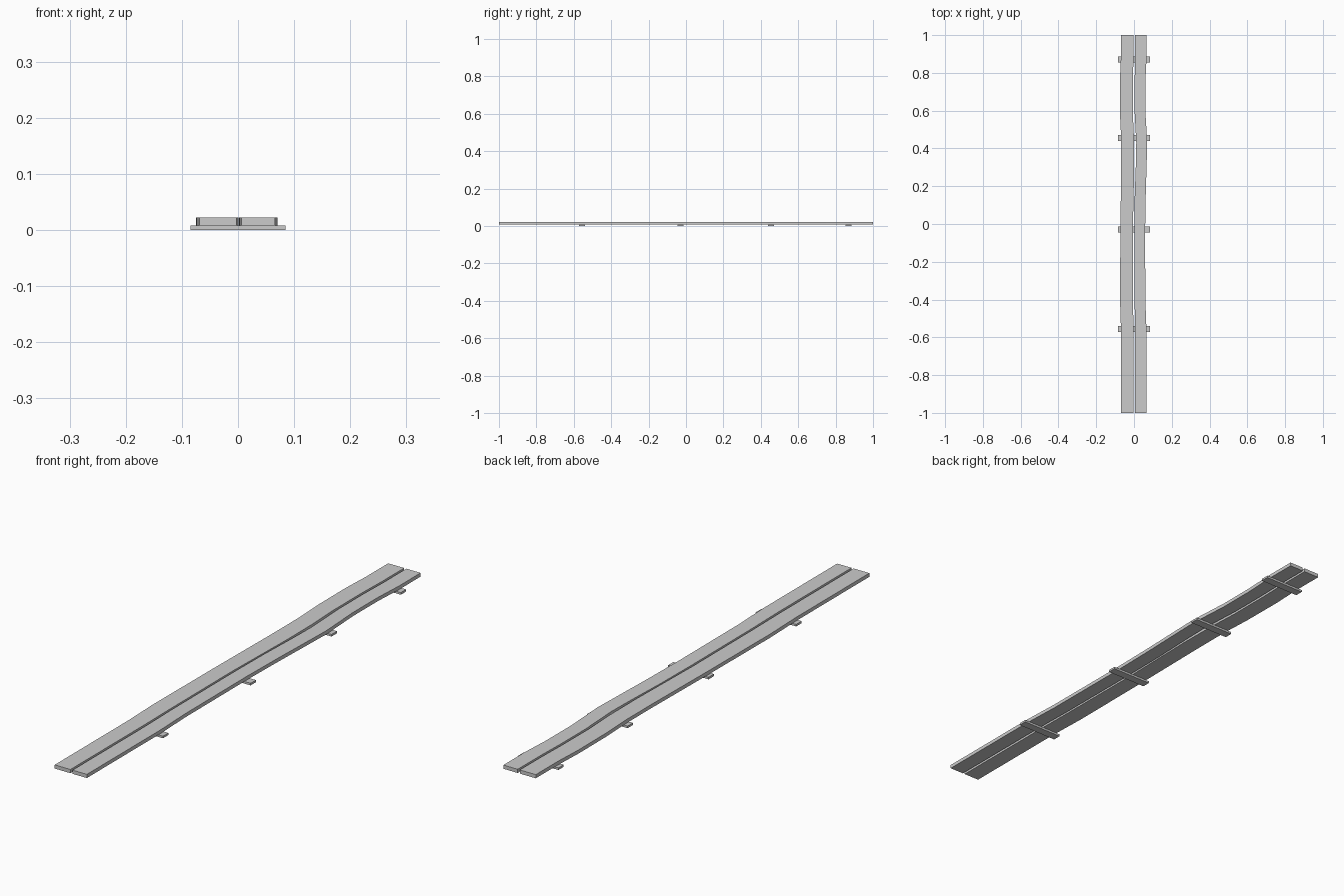
import bpy
import bmesh

cube = bpy.data.objects.get("Cube")
if cube:
    bpy.data.objects.remove(cube, do_unlink=True)

grey = bpy.data.materials.new("plain grey")
grey.use_nodes = True
COLOUR = (0.6, 0.6, 0.6, 1)
grey.diffuse_color = COLOUR
grey.node_tree.nodes["Principled BSDF"].inputs["Base Color"].default_value = COLOUR

BAR_TOP = 0.008
PLANK_TOP = 0.022


def slab(name, stations, z0, z1):
    """Flat board through (y, left x, right x) stations."""
    bm = bmesh.new()
    rings = []
    for y, xa, xb in stations:
        corners = ((xa, z0), (xb, z0), (xb, z1), (xa, z1))
        rings.append([bm.verts.new((x, y, z)) for x, z in corners])
    for a, b in zip(rings, rings[1:]):
        for i in range(4):
            j = (i + 1) % 4
            bm.faces.new((a[i], a[j], b[j], b[i]))
    bm.faces.new(rings[0])
    bm.faces.new(rings[-1])
    bmesh.ops.recalc_face_normals(bm, faces=bm.faces)
    mesh = bpy.data.meshes.new(name)
    bm.to_mesh(mesh)
    bm.free()
    mesh.materials.append(grey)
    obj = bpy.data.objects.new(name, mesh)
    bpy.context.collection.objects.link(obj)
    return obj


# Two long planks, slightly warped sideways
slab("right_plank", [
    (-1, -0.069, -0.003), (-0.56, -0.069, -0.003), (-0.4, -0.074, -0.005),
    (-0.03, -0.072, -0.006), (0.3, -0.068, 0.001), (0.45, -0.068, 0.0),
    (0.58, -0.074, -0.006), (0.75, -0.075, -0.006), (0.87, -0.07, -0.003),
    (1, -0.07, -0.003)], BAR_TOP, PLANK_TOP)
slab("left_plank", [
    (-1, 0.006, 0.066), (-0.56, 0.006, 0.066), (-0.4, 0.003, 0.06),
    (-0.03, 0.002, 0.059), (0.15, 0.004, 0.062), (0.32, 0.01, 0.067),
    (0.43, 0.012, 0.07), (0.6, 0.003, 0.06), (0.75, 0.003, 0.06),
    (0.87, 0.006, 0.066), (1, 0.006, 0.066)], BAR_TOP, PLANK_TOP)

# Cross bars beneath the planks
for n, y in enumerate((-0.555, -0.03, 0.455, 0.87), 1):
    slab(f"cross_bar_{n}", [(y - 0.016, -0.085, 0.085),
                            (y + 0.016, -0.085, 0.085)], 0, BAR_TOP)
